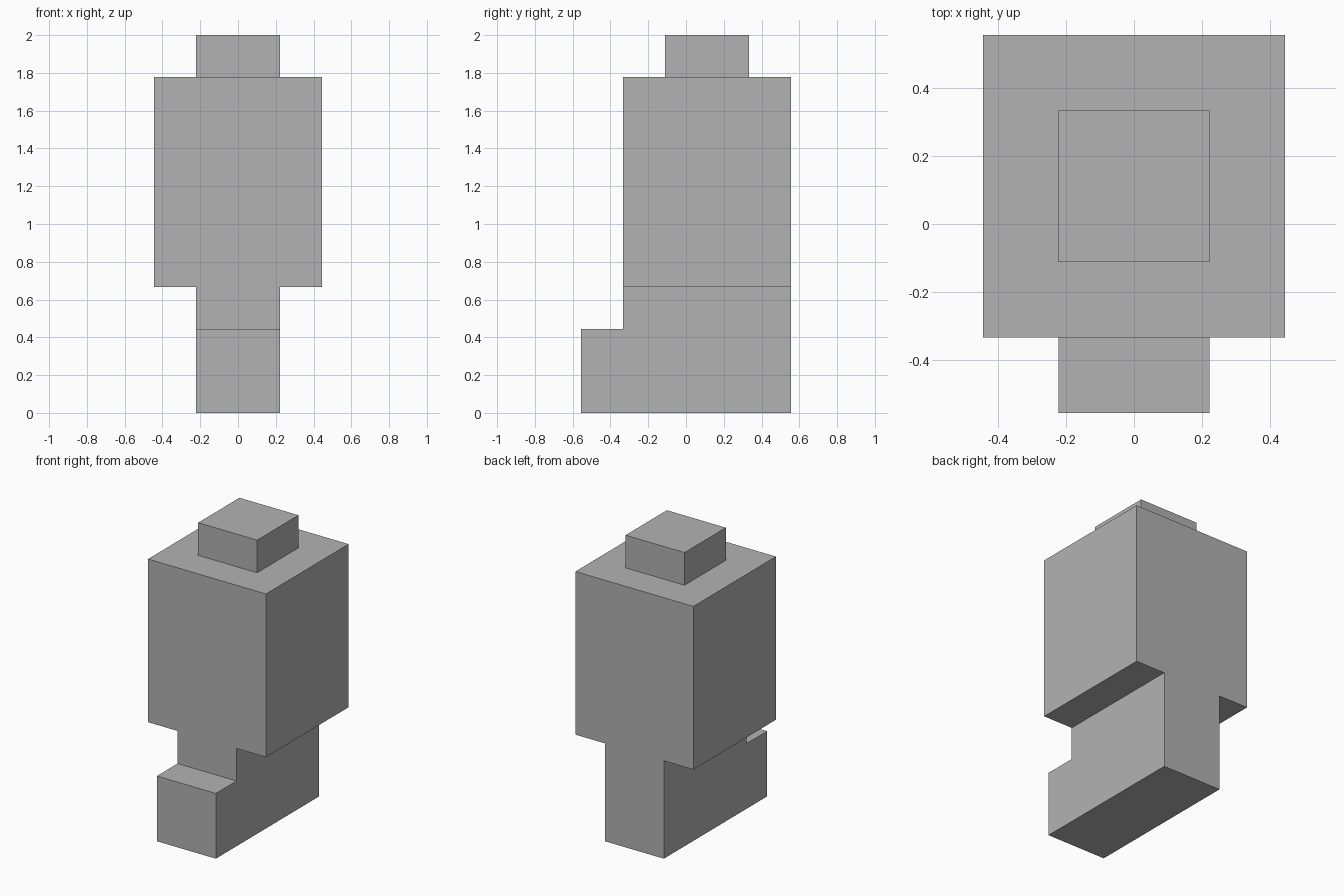
import bpy
import bmesh
from mathutils import Vector

if "Cube" in bpy.data.objects:
    bpy.data.objects.remove(bpy.data.objects["Cube"], do_unlink=True)

U = 2 / 9  # block unit: the whole model is nine units tall

grey = bpy.data.materials.new("plain grey")
grey.use_nodes = True
colour = (0.448, 0.448, 0.448, 1)
grey.diffuse_color = colour
grey.node_tree.nodes["Principled BSDF"].inputs["Base Color"].default_value = colour


def extrude_profile(name, profile, half_width):
    """Extrude a side profile of (y, z) points, in units, across x."""
    bm = bmesh.new()
    verts = [bm.verts.new((-half_width * U, y * U, z * U)) for y, z in profile]
    side = bm.faces.new(verts)
    new = bmesh.ops.extrude_face_region(bm, geom=[side])["geom"]
    moved = [v for v in new if isinstance(v, bmesh.types.BMVert)]
    bmesh.ops.translate(bm, verts=moved, vec=Vector((2 * half_width * U, 0, 0)))
    bmesh.ops.recalc_face_normals(bm, faces=bm.faces)
    mesh = bpy.data.meshes.new(name)
    bm.to_mesh(mesh)
    bm.free()
    mesh.materials.append(grey)
    obj = bpy.data.objects.new(name, mesh)
    bpy.context.collection.objects.link(obj)
    return obj


def block(name, y0, y1, z0, z1, half_width):
    return extrude_profile(name, [(y0, z0), (y1, z0), (y1, z1), (y0, z1)], half_width)


# Stepped base with a toe sticking out at the front
extrude_profile("stepped_base",
                [(-2.5, 0), (2.5, 0), (2.5, 3), (-1.5, 3), (-1.5, 2), (-2.5, 2)], 1)

# Wide body and the small cap on top
block("body", -1.5, 2.5, 3, 8, 2)
block("top_cap", -0.5, 1.5, 8, 9, 1)
